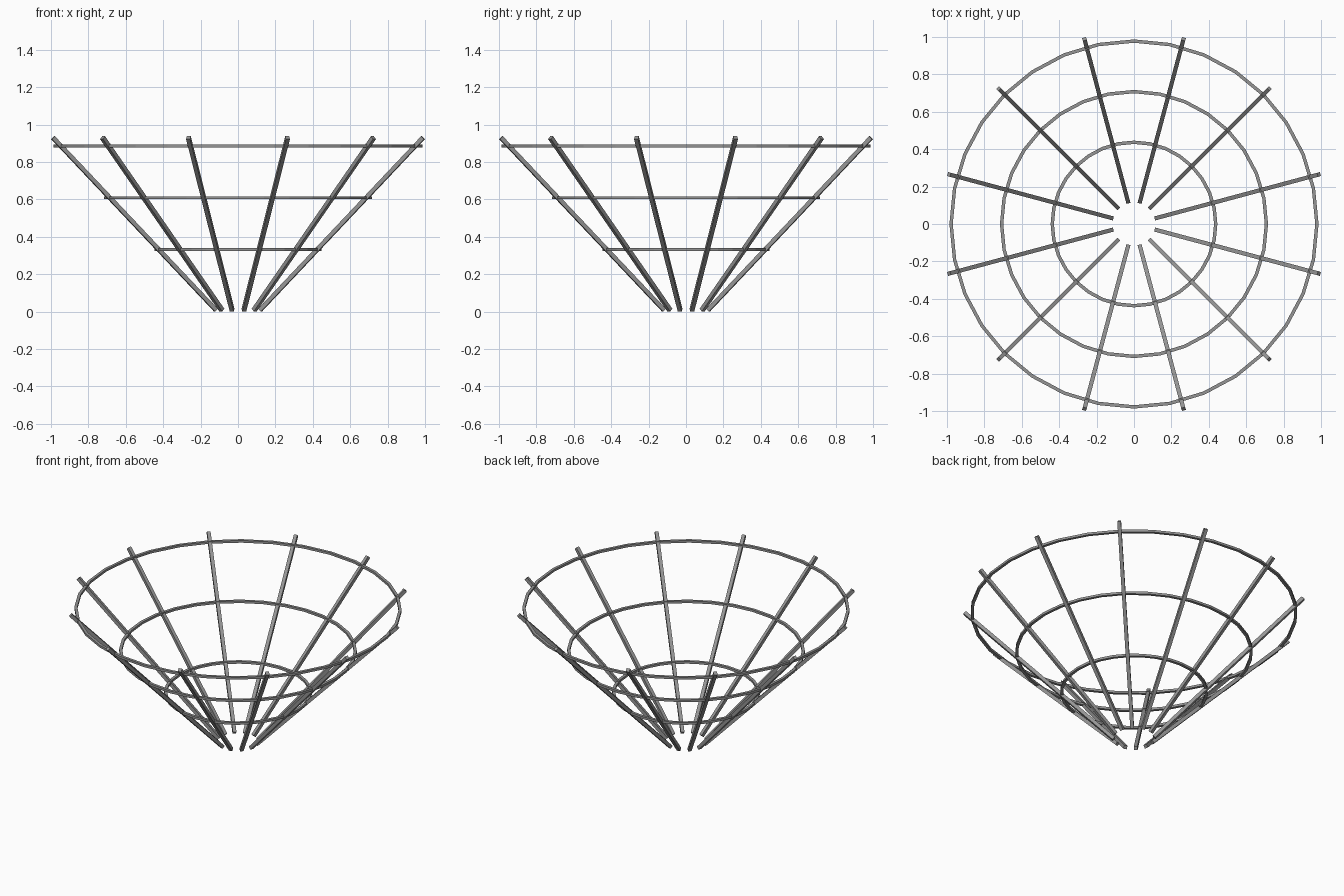
import bpy
import bmesh
from math import radians, sin, cos, tau
from mathutils import Vector

cube = bpy.data.objects.get("Cube")
if cube:
    bpy.data.objects.remove(cube)

steel = bpy.data.materials.new("grey steel")
steel.use_nodes = True
grey = (0.3, 0.3, 0.3, 1)
steel.diffuse_color = grey
steel.node_tree.nodes["Principled BSDF"].inputs["Base Color"].default_value = grey


def square_bar(name, start, end, width):
    axis = end - start
    bpy.ops.mesh.primitive_cube_add(size=1, location=(start + end) / 2)
    bar = bpy.context.object
    bar.name = name
    bar.scale = (width, width, axis.length)
    bar.rotation_euler = axis.to_track_quat('Z', 'Y').to_euler()
    bar.data.materials.append(steel)


def flat_hoop(name, radius, z, width, height):
    # Rectangular section swept around the vertical axis
    bm = bmesh.new()
    corners = [bm.verts.new((radius + sx * width / 2, 0, z + sz * height / 2))
               for sx, sz in ((-1, -1), (1, -1), (1, 1), (-1, 1))]
    edges = [bm.edges.new((corners[i - 1], corners[i])) for i in range(4)]
    bmesh.ops.spin(bm, geom=corners + edges, cent=(0, 0, 0), axis=(0, 0, 1),
                   angle=tau, steps=32, use_merge=True)
    bmesh.ops.remove_doubles(bm, verts=bm.verts, dist=0.0005)
    bmesh.ops.recalc_face_normals(bm, faces=bm.faces)
    mesh = bpy.data.meshes.new(name)
    bm.to_mesh(mesh)
    bm.free()
    mesh.materials.append(steel)
    bpy.context.collection.objects.link(bpy.data.objects.new(name, mesh))


# Twelve slanted ribs fanning out into a cone
for i in range(12):
    a = radians(15 + 30 * i)
    out = Vector((cos(a), sin(a), 0))
    square_bar(f"rib_{i + 1}", out * 0.122 + Vector((0, 0, 0.008)),
               out * 1.024 + Vector((0, 0, 0.93)), 0.022)

# Three hoops threaded through the ribs
for name, radius, z in (("lower_hoop", 0.437, 0.332),
                        ("middle_hoop", 0.708, 0.609),
                        ("upper_hoop", 0.978, 0.885)):
    flat_hoop(name, radius, z, 0.018, 0.015)
